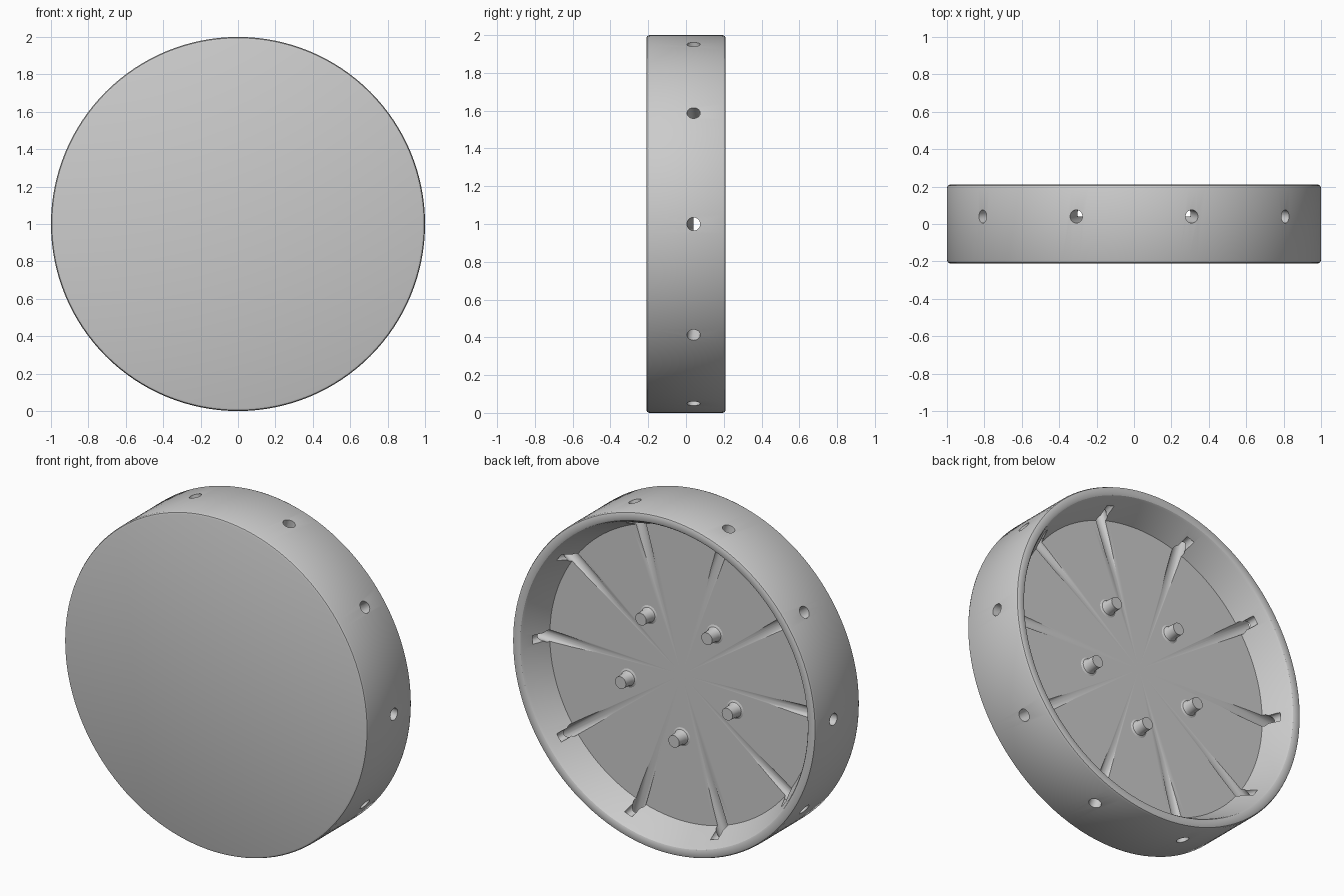
import bpy, bmesh
from math import cos, sin, pi, radians
from mathutils import Vector, Matrix

if "Cube" in bpy.data.objects:
    bpy.data.objects.remove(bpy.data.objects["Cube"], do_unlink=True)

CENTRE = Vector((0, 0, 1))
FLOOR = 0.04

grey = bpy.data.materials.new("plain grey")
grey.use_nodes = True
grey.diffuse_color = (0.6, 0.6, 0.6, 1)
grey.node_tree.nodes["Principled BSDF"].inputs["Base Color"].default_value = (0.6, 0.6, 0.6, 1)


def make_object(name, bm):
    bmesh.ops.recalc_face_normals(bm, faces=bm.faces)
    mesh = bpy.data.meshes.new(name)
    bm.to_mesh(mesh)
    bm.free()
    mesh.materials.append(grey)
    obj = bpy.data.objects.new(name, mesh)
    bpy.context.collection.objects.link(obj)
    return obj


def lathe(bm, profile, origin, steps):
    """Turn a (radius, y) profile around the y axis through origin."""
    verts = [bm.verts.new(origin + Vector((r, y, 0))) for r, y in profile]
    edges = [bm.edges.new(pair) for pair in zip(verts, verts[1:])]
    bmesh.ops.spin(bm, geom=verts + edges, cent=origin, axis=(0, 1, 0),
                   angle=2 * pi, steps=steps, use_duplicate=False)
    bmesh.ops.remove_doubles(bm, verts=bm.verts, dist=0.0001)


def rod(bm, start, end, radius):
    """Add a closed cylinder between two points."""
    axis = end - start
    turn = Vector((0, 0, 1)).rotation_difference(axis).to_matrix().to_4x4()
    bmesh.ops.create_cone(bm, cap_ends=True, segments=24, radius1=radius, radius2=radius,
                          depth=axis.length,
                          matrix=Matrix.Translation((start + end) / 2) @ turn)


def around(angle, radius, y):
    return CENTRE + Vector((radius * cos(angle), y, radius * sin(angle)))


def smooth(obj):
    bpy.ops.object.select_all(action="DESELECT")
    obj.select_set(True)
    bpy.context.view_layer.objects.active = obj
    bpy.ops.object.shade_smooth_by_angle(angle=radians(32))


# Round cap: closed front, open back with a tapered inner wall
bm = bmesh.new()
lathe(bm, [(0, -0.21), (0.985, -0.21), (0.995, -0.206), (1, -0.195),
           (1, 0.195), (0.995, 0.206), (0.985, 0.21),
           (0.958, 0.21), (0.948, 0.206), (0.94, 0.195),
           (0.87, FLOOR), (0, FLOOR)], CENTRE, 128)
cap = make_object("round_cap", bm)

# Slightly tilted drillings through the wall, and short slots up the inner wall
drills, slots = bmesh.new(), bmesh.new()
for i in range(10):
    a = i * pi / 5
    rod(drills, around(a, 1.1, 0.033), around(a, 0.42, 0.081), 0.035)
    rod(slots, around(a, 0.89, 0.05), around(a, 0.91, 0.14), 0.026)

for name, cutter_bm in (("drill_cutter", drills), ("slot_cutter", slots)):
    cutter = make_object(name, cutter_bm)
    cutter.hide_render = True
    cut = cap.modifiers.new(name, "BOOLEAN")
    cut.operation = "DIFFERENCE"
    cut.solver = "EXACT"
    cut.object = cutter
    bpy.context.view_layer.objects.active = cap
    bpy.ops.object.modifier_apply(modifier=cut.name)
    bpy.data.objects.remove(cutter, do_unlink=True)
smooth(cap)

# Five pins with flared feet standing on the floor
for i in range(5):
    bm = bmesh.new()
    lathe(bm, [(0.055, FLOOR - 0.005), (0.055, FLOOR), (0.044, FLOOR + 0.005),
               (0.038, FLOOR + 0.017), (0.036, FLOOR + 0.075), (0, FLOOR + 0.075)],
          around(-pi / 2 + i * 2 * pi / 5, 0.37, 0), 24)
    smooth(make_object(f"floor_pin_{i + 1}", bm))
